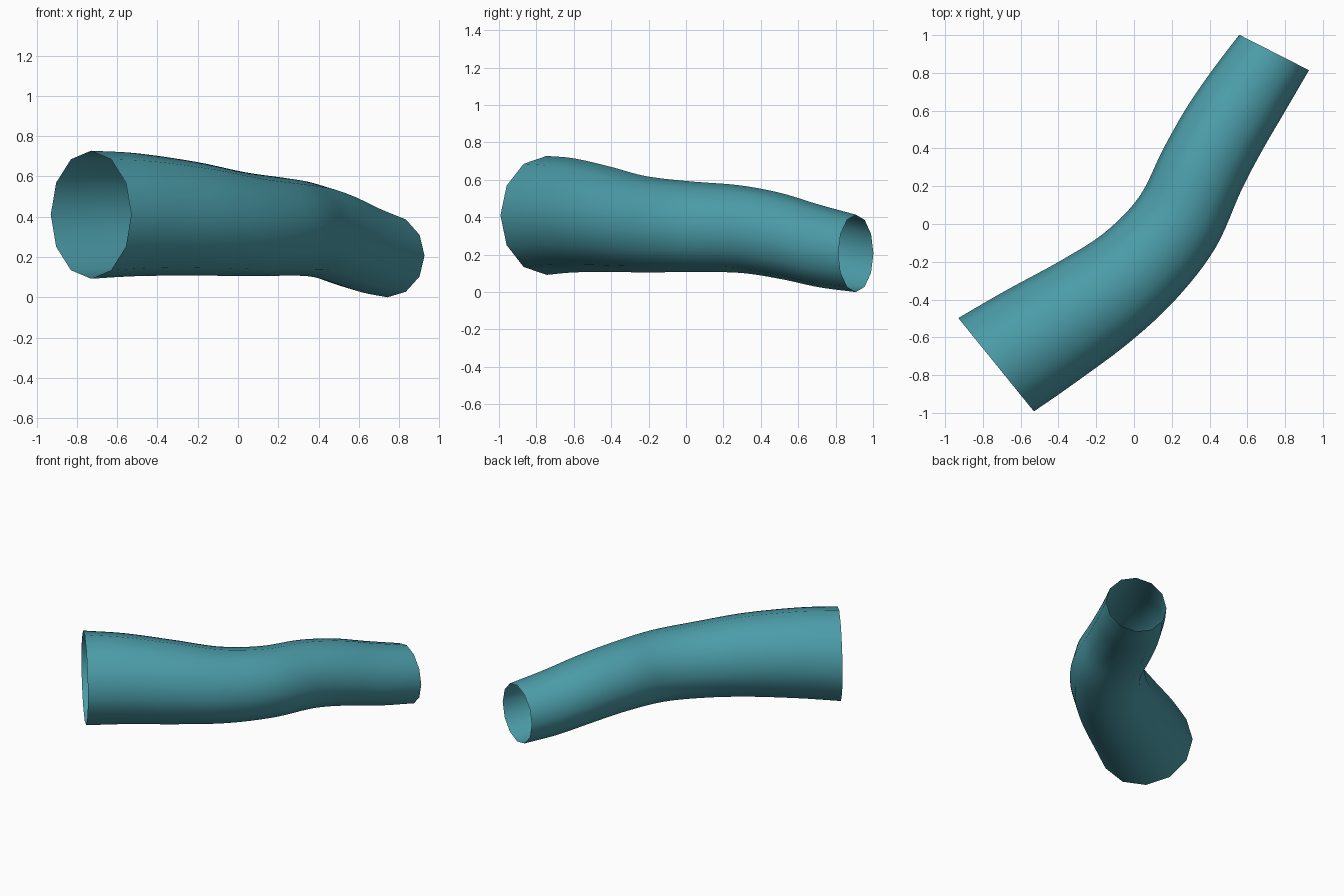
import bpy, bmesh, math
from mathutils import Vector

cube = bpy.data.objects.get("Cube")
if cube:
    bpy.data.objects.remove(cube, do_unlink=True)

SIDES = 12
STEPS = 6

# Centre line stations: x, y, z, radius, heading in degrees
stations = [Vector(s) for s in (
    (-0.73, -0.745, 0.41, 0.318, 39),
    (-0.50, -0.60, 0.41, 0.305, 35),
    (-0.205, -0.41, 0.39, 0.282, 39),
    (0.035, -0.22, 0.363, 0.258, 47),
    (0.23, 0.01, 0.35, 0.243, 56),
    (0.36, 0.285, 0.337, 0.234, 62),
    (0.48, 0.505, 0.30, 0.23, 60),
    (0.61, 0.71, 0.247, 0.221, 61),
    (0.742, 0.908, 0.207, 0.207, 63),
)]


def smooth_path(points, steps):
    """Smooth interpolation through every station."""
    pts = [2 * points[0] - points[1], *points, 2 * points[-1] - points[-2]]
    path = []
    for a, b, c, d in zip(pts, pts[1:], pts[2:], pts[3:]):
        for i in range(steps):
            t = i / steps
            path.append(b + (c - a) * (t / 2)
                        + (2 * a - 5 * b + 4 * c - d) * (t * t / 2)
                        + (3 * b - a - 3 * c + d) * (t ** 3 / 2))
    return path + [points[-1]]


def add_ring(bm, station):
    """Upright ring of vertices facing along the heading."""
    x, y, z, radius, heading = station
    a = math.radians(heading)
    side = Vector((math.sin(a), -math.cos(a), 0))
    up = Vector((0, 0, 1))
    angles = [math.tau * i / SIDES for i in range(SIDES)]
    return [bm.verts.new(Vector((x, y, z)) + radius * (side * math.cos(t) + up * math.sin(t)))
            for t in angles]


# Tapered open tube
bm = bmesh.new()
rings = [add_ring(bm, s) for s in smooth_path(stations, STEPS)]
for near, far in zip(rings, rings[1:]):
    for i in range(SIDES):
        j = (i + 1) % SIDES
        bm.faces.new((near[i], far[i], far[j], near[j])).smooth = True
mesh = bpy.data.meshes.new("curved_tube")
bm.to_mesh(mesh)
bm.free()
tube = bpy.data.objects.new("curved_tube", mesh)
bpy.context.collection.objects.link(tube)

# Teal surface
teal = bpy.data.materials.new("teal")
teal.use_nodes = True
teal.diffuse_color = (0.07, 0.33, 0.39, 1)
teal.node_tree.nodes["Principled BSDF"].inputs["Base Color"].default_value = teal.diffuse_color
mesh.materials.append(teal)
